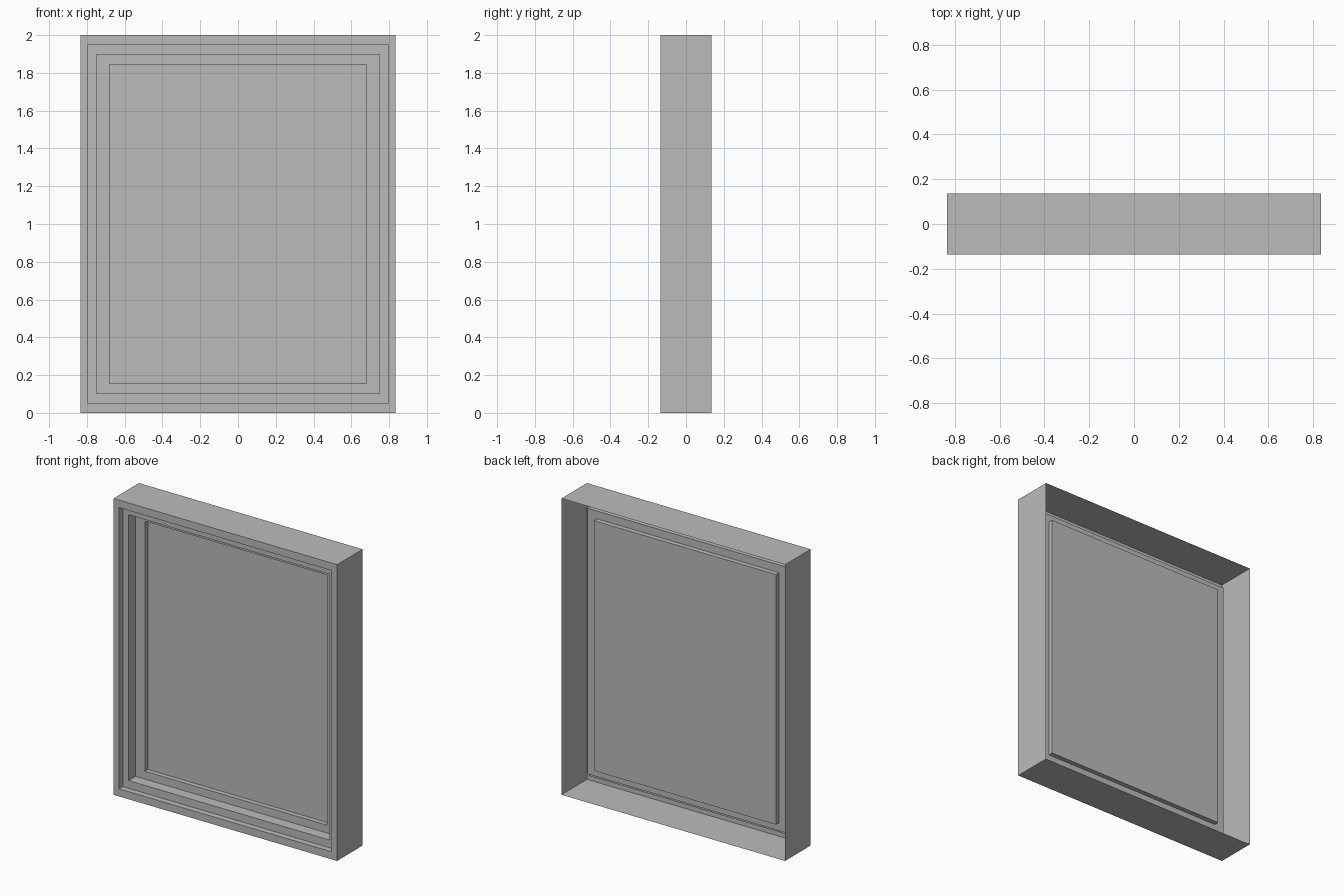
import bpy, bmesh

default = bpy.data.objects.get("Cube")
if default:
    bpy.data.objects.remove(default, do_unlink=True)

grey = bpy.data.materials.new("plain grey")
grey.use_nodes = True
colour = (0.5, 0.5, 0.5, 1)
grey.diffuse_color = colour
grey.node_tree.nodes["Principled BSDF"].inputs["Base Color"].default_value = colour

MID = 1.0            # height of the centre
FRONT, BACK = -0.136, 0.136

# Rectangles as (half width, half height, depth)
outer_back = (0.835, 1.0, BACK)
outer_front = (0.835, 1.0, FRONT)
lip_front = (0.793, 0.949, FRONT)
lip_back = (0.793, 0.949, FRONT + 0.04)
step_front = (0.75, 0.897, FRONT + 0.04)
step_back = (0.75, 0.897, FRONT + 0.115)
pane_front = (0.68, 0.844, FRONT + 0.115)
pane_back = (0.68, 0.844, FRONT + 0.147)


def sheet(name, rects, fill=False):
    """Join successive rectangles into a thin stepped surface facing the front."""
    bm = bmesh.new()
    loops = []
    for w, h, y in rects:
        loops.append([bm.verts.new((sx * w, y, MID + sz * h))
                      for sx, sz in ((-1, -1), (1, -1), (1, 1), (-1, 1))])
    for a, b in zip(loops, loops[1:]):
        for i in range(4):
            j = (i + 1) % 4
            bm.faces.new((a[i], a[j], b[j], b[i]))
    if fill:
        bm.faces.new(loops[-1])
    mesh = bpy.data.meshes.new(name)
    bm.to_mesh(mesh)
    bm.free()
    mesh.materials.append(grey)
    obj = bpy.data.objects.new(name, mesh)
    bpy.context.collection.objects.link(obj)
    return obj


# Outer casing with its front rim, open at the back
sheet("outer_frame", [outer_back, outer_front, lip_front])
# Shallow rebate, then the deeper reveal
sheet("front_rebate", [lip_front, lip_back, step_front])
sheet("inner_sash", [step_front, step_back, pane_front])
# Recessed pane
sheet("window_pane", [pane_front, pane_back], fill=True)
